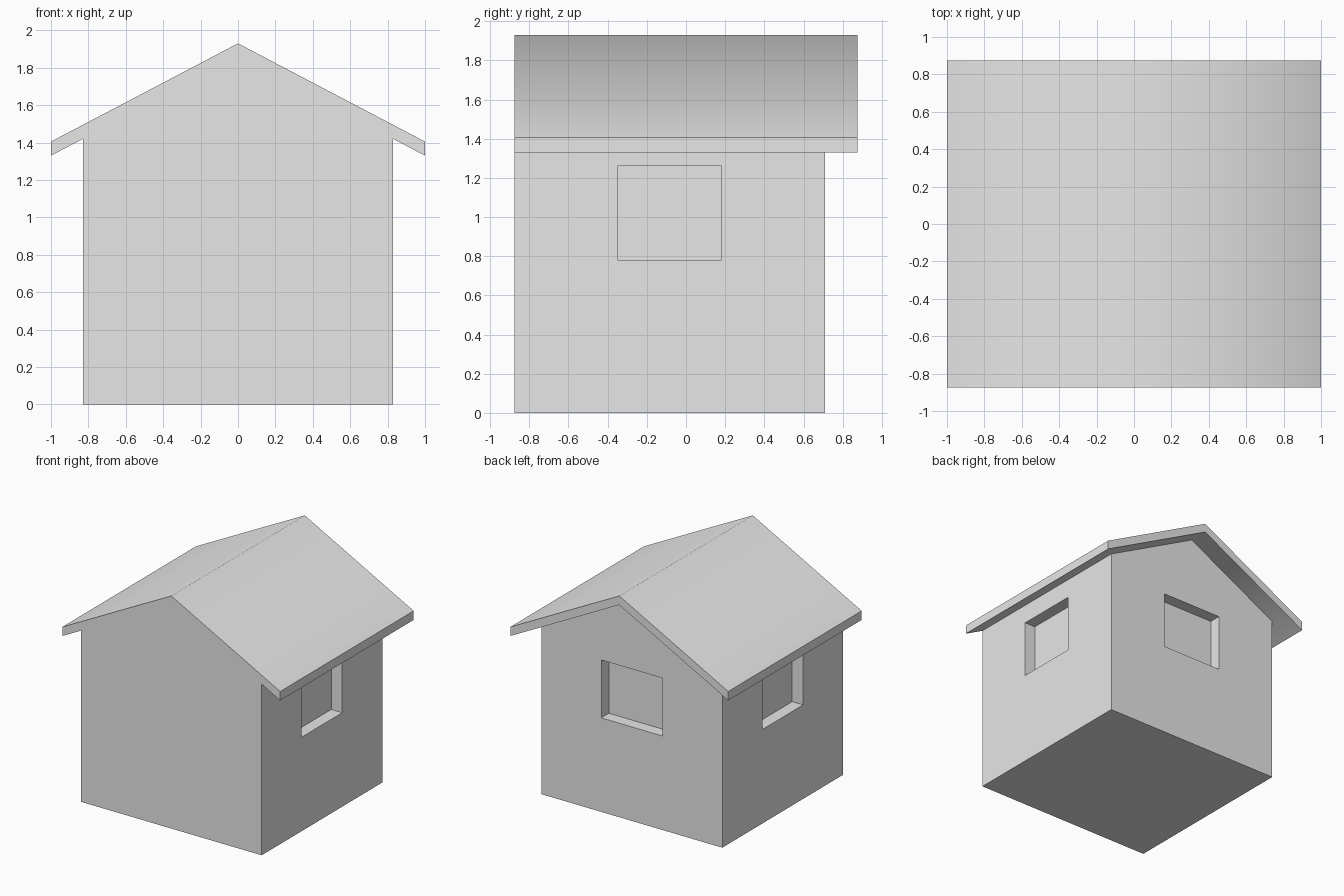
import bpy
import bmesh
from math import radians
from mathutils import Matrix, Vector

cube = bpy.data.objects.get("Cube")
if cube:
    bpy.data.objects.remove(cube, do_unlink=True)

WALL_X = 0.83                      # half width of the walls
FRONT, WALL_BACK, ROOF_BACK = -0.875, 0.71, 0.875
RIDGE, EAVE, THICK = 1.93, 1.405, 0.075
SLOPE = RIDGE - EAVE               # drop per unit of x
DEPTH = 0.1                        # window recess

grey = bpy.data.materials.new("plain grey")
grey.use_nodes = True
colour = (0.8, 0.8, 0.8, 1)
grey.diffuse_color = colour
grey.node_tree.nodes["Principled BSDF"].inputs["Base Color"].default_value = colour


def finish(name, bm):
    bmesh.ops.recalc_face_normals(bm, faces=bm.faces)
    mesh = bpy.data.meshes.new(name)
    bm.to_mesh(mesh)
    bm.free()
    mesh.materials.append(grey)
    obj = bpy.data.objects.new(name, mesh)
    bpy.context.collection.objects.link(obj)
    return obj


def prism(name, profile, y0, y1):
    """Extrude an (x, z) outline from y0 to y1."""
    bm = bmesh.new()
    face = bm.faces.new([bm.verts.new((x, y0, z)) for x, z in profile])
    out = bmesh.ops.extrude_face_region(bm, geom=[face])
    moved = [v for v in out["geom"] if isinstance(v, bmesh.types.BMVert)]
    bmesh.ops.translate(bm, verts=moved, vec=(0, y1 - y0, 0))
    return finish(name, bm)


def activate(obj):
    bpy.ops.object.select_all(action="DESELECT")
    obj.select_set(True)
    bpy.context.view_layer.objects.active = obj


def cut_window(obj, centre, size):
    """Cut a box-shaped recess."""
    bm = bmesh.new()
    bmesh.ops.create_cube(bm, size=1, matrix=Matrix.Translation(centre) @ Matrix.Diagonal(Vector(size).to_4d()))
    cutter = finish("window_cutter", bm)
    cutter.hide_render = True
    mod = obj.modifiers.new("window", "BOOLEAN")
    mod.operation, mod.solver, mod.object = "DIFFERENCE", "EXACT", cutter
    activate(obj)
    bpy.ops.object.modifier_apply(modifier=mod.name)
    bpy.data.objects.remove(cutter, do_unlink=True)


# Walls with gables reaching the underside of the roof
under = RIDGE - THICK
wall_top = under - SLOPE * WALL_X
walls = prism("walls", [(-WALL_X, 0), (WALL_X, 0), (WALL_X, wall_top),
                        (0, under), (-WALL_X, wall_top)], FRONT, WALL_BACK)

# Window recesses in both sides and the back
sill, head = 0.78, 1.26
mid, tall = (sill + head) / 2, head - sill
for side in (-1, 1):
    cut_window(walls, (side * WALL_X, -0.085, mid), (2 * DEPTH, 0.53, tall))
cut_window(walls, (0, WALL_BACK, mid), (0.56, 2 * DEPTH, tall))

# Roof slab: flush at the front, overhanging the sides and back
roof = prism("roof", [(-1, EAVE), (-1, EAVE - THICK), (0, under),
                      (1, EAVE - THICK), (1, EAVE), (0, RIDGE)], FRONT, ROOF_BACK)
activate(roof)
bpy.ops.object.shade_smooth_by_angle(angle=radians(60))
